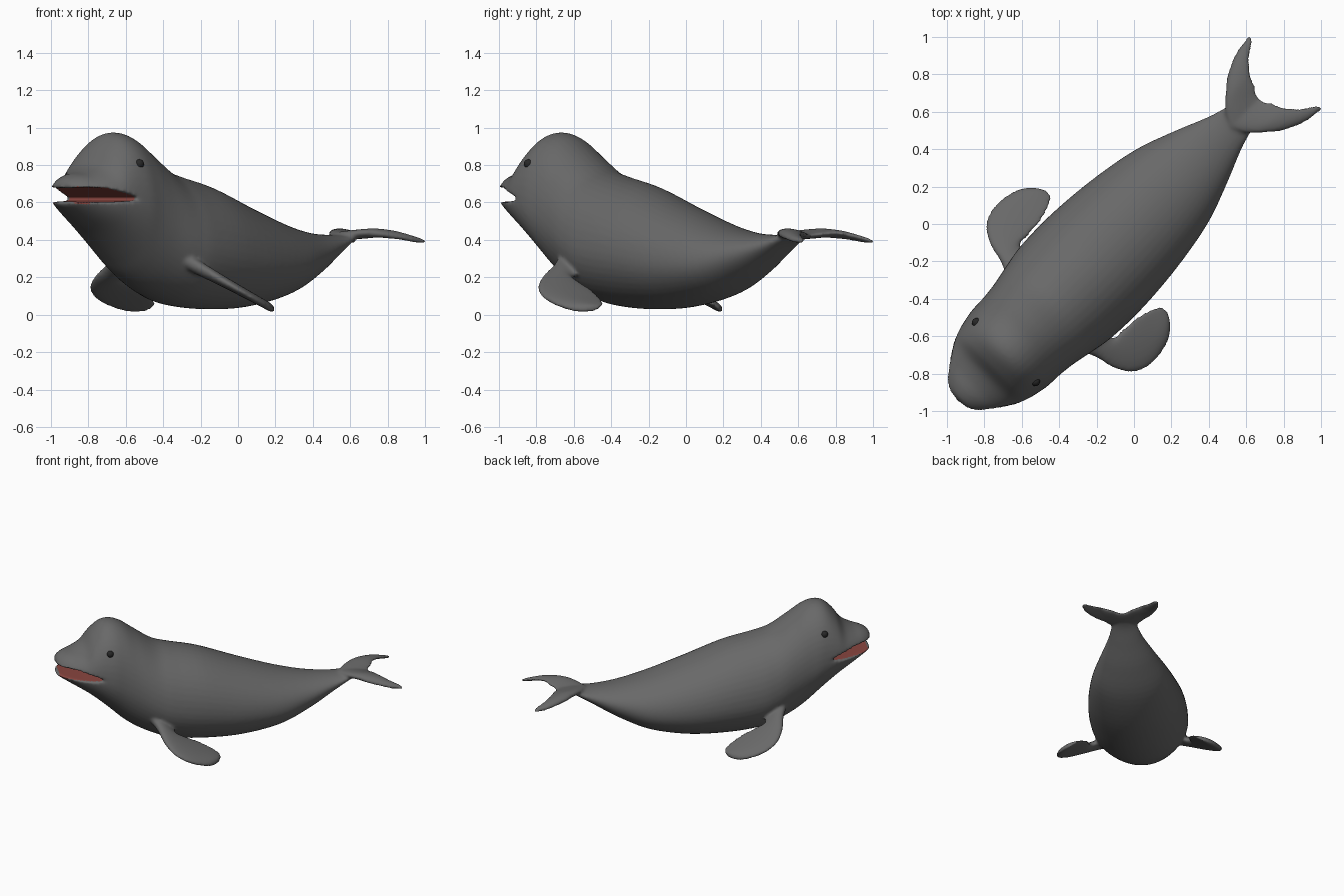
import bpy, bmesh, math
from mathutils import Vector, Matrix

if "Cube" in bpy.data.objects:
    bpy.data.objects.remove(bpy.data.objects["Cube"])

# Built along local y (head at -y), then turned 45 degrees about z
TURN = Matrix.Rotation(math.radians(-45), 4, 'Z')


def spline(rows, steps):
    """Catmull-Rom through rows of numbers"""
    out = []
    n = len(rows)
    for i in range(n - 1):
        a, b, c, d = (rows[max(0, min(n - 1, i + k))] for k in (-1, 0, 1, 2))
        for j in range(steps):
            t = j / steps
            out.append([0.5 * (2 * q + (r - p) * t + (2 * p - 5 * q + 4 * r - s) * t * t
                               + (3 * q - p - 3 * r + s) * t ** 3)
                        for p, q, r, s in zip(a, b, c, d)])
    return out + [list(rows[-1])]


def loft(bm, rings):
    """Skin closed rings and cap both ends"""
    vs = [[bm.verts.new(p) for p in r] for r in rings]
    faces = []
    n = len(vs[0])
    for a, b in zip(vs, vs[1:]):
        for i in range(n):
            faces.append(bm.faces.new((a[i], a[(i + 1) % n], b[(i + 1) % n], b[i])))
    faces += [bm.faces.new(vs[0][::-1]), bm.faces.new(vs[-1])]
    bmesh.ops.recalc_face_normals(bm, faces=faces)


def fin(bm, rows, height, side):
    """Rows: lead y, lead x, trail y, trail x, thickness; height gives z"""
    rings = []
    for ly, lx, ty, tx, th in spline(rows, 5):
        ring = []
        for k in range(20):
            a = 2 * math.pi * k / 20
            f = 0.5 + 0.5 * math.cos(a)
            x, y = lx * f + tx * (1 - f), ly * f + ty * (1 - f)
            ring.append((side * x, y, height(x, y) + th * math.sin(a) * (0.75 + 0.25 * math.cos(a))))
        rings.append(ring)
    loft(bm, rings)


def make_object(name, bm):
    me = bpy.data.meshes.new(name)
    bm.to_mesh(me)
    bm.free()
    ob = bpy.data.objects.new(name, me)
    bpy.context.collection.objects.link(ob)
    return ob


def material(name, color):
    m = bpy.data.materials.new(name)
    m.diffuse_color = (*color, 1)
    m.use_nodes = True
    m.node_tree.nodes["Principled BSDF"].inputs["Base Color"].default_value = m.diffuse_color
    return m


def apply(ob, kind, **props):
    m = ob.modifiers.new(kind, kind)
    for k, v in props.items():
        setattr(m, k, v)
    bpy.context.view_layer.objects.active = ob
    bpy.ops.object.modifier_apply(modifier=m.name)


# Torso and head: y, top z, bottom z, half width, z of widest point
STATIONS = [
    (-1.335, .68, .61, .05, .64), (-1.318, .72, .58, .10, .64), (-1.27, .748, .55, .15, .64),
    (-1.20, .768, .505, .20, .64), (-1.13, .81, .46, .238, .63), (-1.07, .895, .415, .26, .62),
    (-1.0, .96, .355, .276, .60), (-.93, .974, .29, .287, .58), (-.85, .947, .215, .29, .54),
    (-.75, .875, .145, .302, .48), (-.62, .785, .085, .328, .40), (-.5, .745, .05, .346, .36),
    (-.28, .69, .03, .350, .33), (0, .585, .038, .327, .29), (.28, .49, .095, .277, .28),
    (.5, .44, .195, .20, .32), (.68, .427, .305, .127, .37), (.8, .432, .38, .09, .41),
    (.88, .437, .41, .045, .42)]
body_rows = spline(STATIONS, 5)
bm = bmesh.new()
rings = []
for y, top, bot, w, zw in body_rows:
    ring = []
    for k in range(48):
        a = 2 * math.pi * k / 48
        s = math.sin(a)
        ring.append((w * math.cos(a), y, zw + s * ((top - zw) if s > 0 else (zw - bot))))
    rings.append(ring)
loft(bm, rings)
body = make_object("whale_body", bm)

# Mouth cutter: a wedge from the mouth corners to the snout
UPPER = [(-1.0, .622), (-1.08, .648), (-1.18, .675), (-1.27, .682), (-1.42, .665)]
LOWER = [(-1.42, .612), (-1.27, .603), (-1.15, .603), (-1.0, .613)]
bm = bmesh.new()
loft(bm, [[(x, y, z) for y, z in UPPER + LOWER] for x in (-.5, .5)])
cutter = make_object("mouth_cutter", bm)
cutter.hide_render = True
apply(body, 'BOOLEAN', operation='DIFFERENCE', object=cutter, solver='EXACT')
bpy.data.objects.remove(cutter)

# Flippers and tail flukes, fused into the body
FLIPPER = [(-.71, .24, -.52, .24, .06), (-.65, .35, -.51, .35, .05), (-.62, .47, -.44, .355, .042),
           (-.56, .56, -.35, .36, .037), (-.45, .597, -.27, .38, .033), (-.31, .57, -.215, .41, .03),
           (-.235, .51, -.2, .45, .022)]
FLUKE = [(.72, .0, .95, 0, .03), (.77, .08, .96, .035, .032), (.835, .145, .98, .065, .032),
         (.92, .212, 1.01, .13, .028), (1.046, .265, 1.07, .195, .022), (1.15, .275, 1.14, .242, .014)]
bm = bmesh.new()
bm.from_mesh(body.data)
for side in (1, -1):
    fin(bm, FLIPPER, lambda x, y: .135 - .39 * (x + y), side)
    fin(bm, FLUKE, lambda x, y: .422 + .12 * x - 1.05 * max(0, x - .12) ** 1.6 - .1 * max(0, y - 1), side)
bm.to_mesh(body.data)
bm.free()
apply(body, 'REMESH', mode='VOXEL', voxel_size=.0105)
apply(body, 'SMOOTH', factor=.5, iterations=6)

# Red mouth lining
body.data.materials.append(material("grey_skin", (.14, .14, .14)))
body.data.materials.append(material("mouth_red", (.25, .06, .05)))


def lerp(rows, y, col):
    rows = sorted(rows, key=lambda r: r[0])
    for a, b in zip(rows, rows[1:]):
        if a[0] <= y <= b[0]:
            return a[col] + (b[col] - a[col]) * (y - a[0]) / max(1e-6, b[0] - a[0])
    return rows[-1][col]


for p in body.data.polygons:
    c = p.center
    if -1.31 < c.y < -.98:
        inside = abs(c.x) < lerp(body_rows, c.y + .0, 3) - .022
        if inside and lerp(LOWER, c.y, 1) - .012 < c.z < lerp(UPPER, c.y, 1) + .012:
            p.material_index = 1

# Eyes set into the sides of the head
dark = material("eye_black", (.02, .02, .02))
parts = [body]
for side, name in ((1, "left_eye"), (-1, "right_eye")):
    hit, loc, nor, _ = body.ray_cast(Vector((side, -.969, .81)), Vector((-side, 0, 0)))
    bm = bmesh.new()
    bmesh.ops.create_uvsphere(bm, u_segments=20, v_segments=12, radius=.025,
                              matrix=Matrix.Translation(loc - nor * .008))
    eye = make_object(name, bm)
    eye.data.materials.append(dark)
    parts.append(eye)

# Turn onto the diagonal and shade smooth
for ob in parts:
    ob.data.transform(TURN)
    ob.data.polygons.foreach_set("use_smooth", [True] * len(ob.data.polygons))
    ob.data.update()
